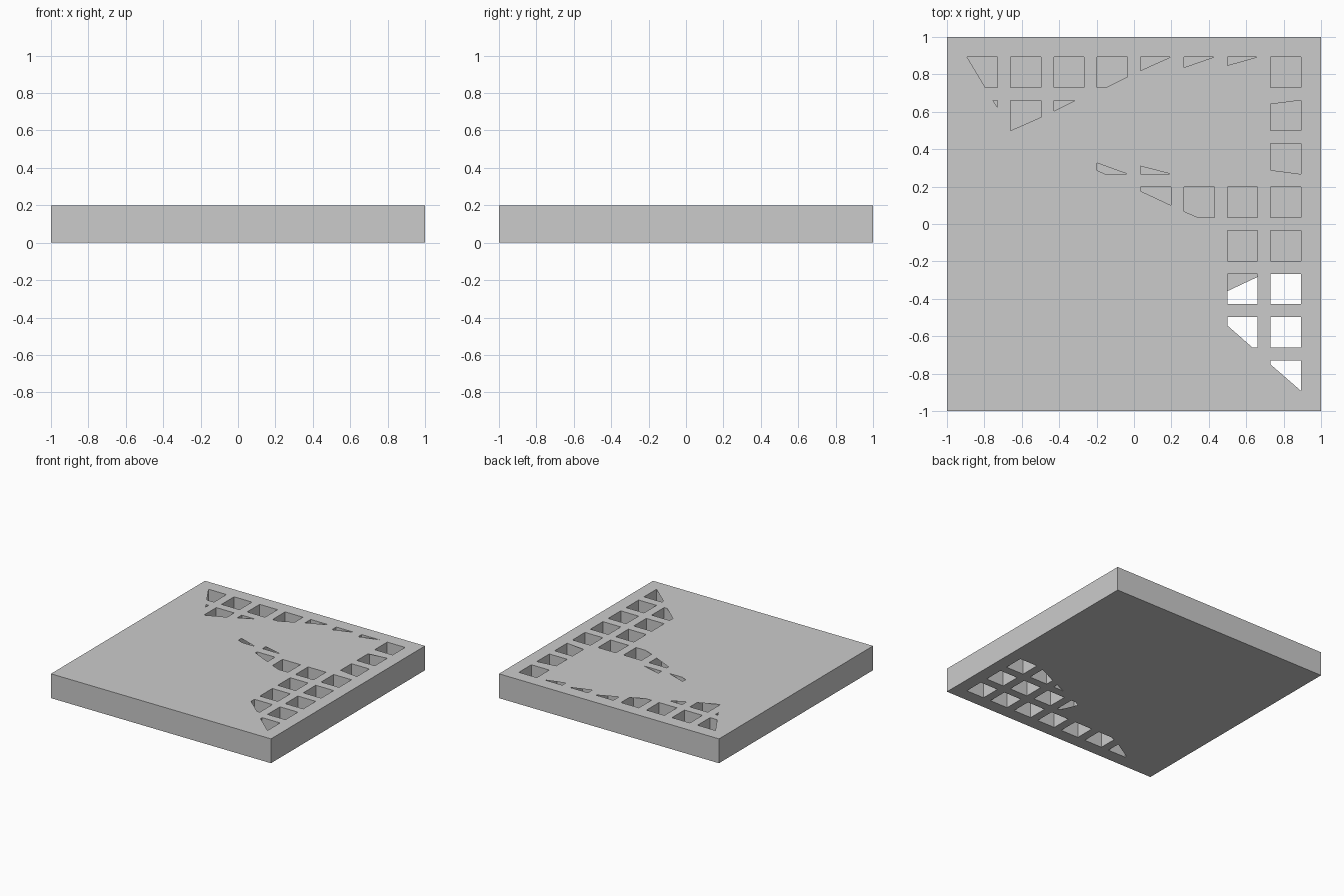
import bpy, bmesh

if "Cube" in bpy.data.objects:
    bpy.data.objects.remove(bpy.data.objects["Cube"])

H = 0.2                                   # plate thickness
START, PITCH, SIZE = -0.893, 0.232, 0.1625
FULL = [(0, 0), (1, 0), (1, 1), (0, 1)]


def in_cell(i, j, shape):
    """Shape in 0..1 cell fractions -> plate coordinates."""
    return [(START + PITCH * i + SIZE * u, START + PITCH * j + SIZE * v) for u, v in shape]


def finish(name, bm):
    mesh = bpy.data.meshes.new(name)
    bm.to_mesh(mesh)
    bm.free()
    obj = bpy.data.objects.new(name, mesh)
    bpy.context.collection.objects.link(obj)
    return obj


def loop(bm, pts, z):
    vs = [bm.verts.new((x, y, z)) for x, y in pts]
    return [bm.edges.new((vs[k], vs[(k + 1) % len(vs)])) for k in range(len(vs))]


def sheet(name, z, up, openings):
    """Flat square skin with polygon openings."""
    bm = bmesh.new()
    edges = loop(bm, [(-1, -1), (1, -1), (1, 1), (-1, 1)], z)
    for (i, j), shape in openings.items():
        edges += loop(bm, in_cell(i, j, shape), z)
    bmesh.ops.triangle_fill(bm, use_beauty=True, use_dissolve=False,
                            edges=edges, normal=(0, 0, up))
    bm.normal_update()
    for f in bm.faces:
        if f.normal.z * up < 0:
            f.normal_flip()
    return finish(name, bm)


def walls(name, outlines):
    """Vertical walls; counter-clockwise outlines face outward."""
    bm = bmesh.new()
    for pts in outlines:
        lo = [bm.verts.new((x, y, 0)) for x, y in pts]
        hi = [bm.verts.new((x, y, H)) for x, y in pts]
        n = len(pts)
        for k in range(n):
            m = (k + 1) % n
            bm.faces.new((lo[k], lo[m], hi[m], hi[k]))
    return finish(name, bm)


# Openings in the top skin: whole cells, then partly covered cells
top = {c: FULL for c in [(1, 7), (2, 7), (7, 7), (6, 4), (7, 4), (6, 3), (7, 3),
                         (6, 2), (7, 2), (7, 1)]}
top.update({
    (0, 7): [(0, 1), (.6, 0), (1, 0), (1, 1)],
    (3, 7): [(0, 0), (.3, 0), (1, .35), (1, 1), (0, 1)],
    (0, 6): [(.85, 1), (1, .77), (1, 1)],
    (1, 6): [(0, 0), (1, .44), (1, 1), (0, 1)],
    (2, 6): [(0, .64), (.72, 1), (0, 1)],
    (7, 6): [(0, 0), (1, 0), (1, 1), (0, .87)],
    (7, 5): [(0, .13), (1, 0), (1, 1), (0, 1)],
    (3, 5): [(0, .12), (.27, 0), (1, 0), (0, .36)],
    (4, 5): [(0, 0), (1, 0), (0, .26)],
    (4, 4): [(0, .87), (1, .4), (1, 1), (0, 1)],
    (5, 4): [(0, .2), (.47, 0), (1, 0), (1, 1), (0, 1)],
    (6, 1): [(0, .73), (.83, 0), (1, 0), (1, 1), (0, 1)],
    (7, 0): [(0, .87), (1, 0), (1, 1), (0, 1)],
})
for i, v in ((4, .55), (5, .65), (6, .72)):
    top[(i, 7)] = [(0, v), (1, 1), (0, 1)]

# Openings in the bottom skin
bottom = {c: FULL for c in [(7, 2), (7, 1), (6, 1), (5, 1)] + [(i, 0) for i in range(3, 8)]}
bottom.update({
    (6, 2): [(0, 0), (1, 0), (1, .9), (0, .43)],
    (5, 2): [(.45, 0), (1, 0), (1, .25)],
    (4, 1): [(.85, 0), (1, 0), (1, 1), (.75, 1), (.5, .85)],
    (2, 0): [(0, 0), (1, 0), (1, 1), (.2, 1), (0, .9)],
    (1, 0): [(0, 0), (1, 0), (1, .7), (0, .1)],
})

sheet("top_skin", H, 1, top)
sheet("bottom_skin", 0, -1, bottom)
walls("outer_sides", [[(-1, -1), (1, -1), (1, 1), (-1, 1)]])

# Square shafts through the plate, 8 x 8, facing inward
walls("shaft_walls", [in_cell(i, j, FULL[::-1]) for i in range(8) for j in range(8)])
